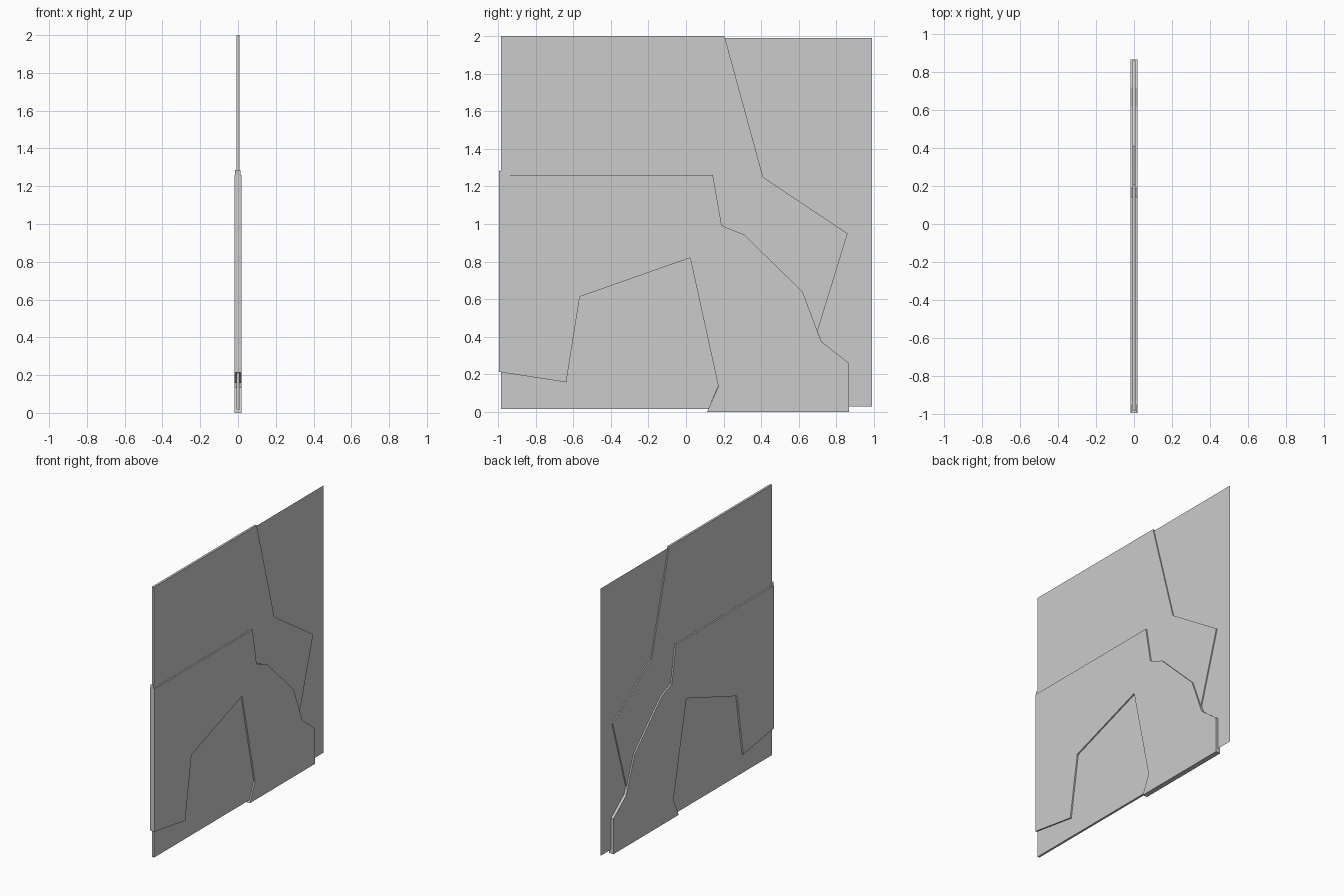
import bpy, bmesh

if "Cube" in bpy.data.objects:
    bpy.data.objects.remove(bpy.data.objects["Cube"])


def shard(name, outline, x_min, x_max):
    """Flat plate: (y, z) outline extruded along x; a single sheet if no depth."""
    bm = bmesh.new()
    face = bm.faces.new([bm.verts.new((x_min, y, z)) for y, z in outline])
    if x_max > x_min:
        geom = bmesh.ops.extrude_face_region(bm, geom=[face], use_keep_orig=True)
        moved = [v for v in geom["geom"] if isinstance(v, bmesh.types.BMVert)]
        bmesh.ops.translate(bm, verts=moved, vec=(x_max - x_min, 0, 0))
    bmesh.ops.recalc_face_normals(bm, faces=bm.faces)
    mesh = bpy.data.meshes.new(name)
    bm.to_mesh(mesh)
    bm.free()
    obj = bpy.data.objects.new(name, mesh)
    bpy.context.collection.objects.link(obj)
    return obj


# Paper-thin backing sheet
shard("backing_sheet",
      [(-0.98, 0.03), (0.99, 0.03), (0.99, 1.99), (-0.98, 1.99)], 0, 0)

# Middle layer with broken right edge
shard("middle_plate",
      [(-0.985, 0.017), (0.12, 0.017), (0.17, 0.135), (0.72, 0.375),
       (0.70, 0.43), (0.86, 0.95), (0.41, 1.25), (0.205, 2.0), (-0.985, 2.0)],
      -0.008, 0.008)

# Thick outer shards
shards = {
    "upper_left_shard": [(-0.995, 1.0), (-0.565, 0.613), (0.022, 0.82),
                         (0.19, 0.992), (0.143, 1.26), (-0.995, 1.26)],
    "lower_left_shard": [(-0.995, 0.213), (-0.637, 0.158),
                         (-0.565, 0.613), (-0.995, 1.0)],
    "centre_shard": [(0.022, 0.82), (0.172, 0.135), (0.72, 0.375),
                     (0.62, 0.64), (0.31, 0.943), (0.19, 0.992)],
    "lower_right_shard": [(0.112, 0.0), (0.867, 0.0), (0.867, 0.26),
                          (0.72, 0.375), (0.172, 0.135)],
}
for name, outline in shards.items():
    shard(name, outline, -0.019, 0.018)

# Small splinter on the left end of the upper ledge
shard("edge_splinter", [(-0.995, 1.255), (-0.925, 1.258), (-0.995, 1.285)],
      -0.015, 0.012)
